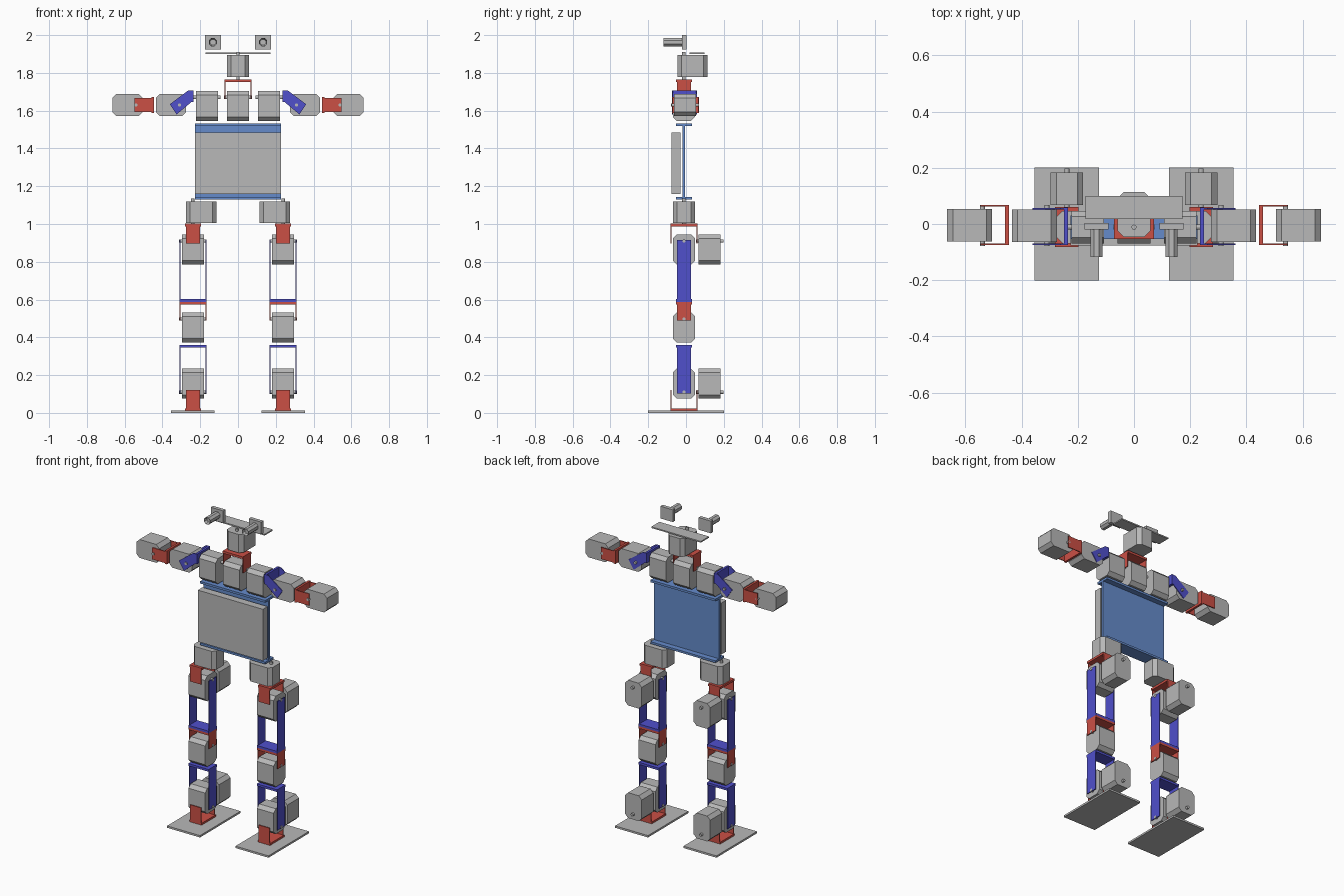
import bpy, bmesh, math
from mathutils import Matrix, Vector

if "Cube" in bpy.data.objects:
    bpy.data.objects.remove(bpy.data.objects["Cube"])


def material(name, rgb):
    m = bpy.data.materials.new(name)
    m.diffuse_color = (*rgb, 1)
    m.use_nodes = True
    m.node_tree.nodes["Principled BSDF"].inputs["Base Color"].default_value = m.diffuse_color
    return m


GREY = material("grey", (0.48, 0.48, 0.48))
RED = material("red", (0.60, 0.08, 0.06))
BLUE = material("blue", (0.08, 0.08, 0.60))
STEEL = material("steel_blue", (0.13, 0.26, 0.60))
X, Y, Z = Vector((1, 0, 0)), Vector((0, 1, 0)), Vector((0, 0, 1))
YC = -0.011      # depth of the limb centre line
LEG = 0.239      # sideways position of the legs


def finish(bm, name, mat, matrix=Matrix()):
    bm.transform(matrix)
    bmesh.ops.recalc_face_normals(bm, faces=bm.faces)
    me = bpy.data.meshes.new(name)
    bm.to_mesh(me)
    bm.free()
    me.materials.append(mat)
    ob = bpy.data.objects.new(name, me)
    bpy.context.collection.objects.link(ob)
    return ob


def add_box(bm, x0, x1, y0, y1, z0, z1):
    m = Matrix.Translation(((x0 + x1) / 2, (y0 + y1) / 2, (z0 + z1) / 2))
    m = m @ Matrix.Diagonal((x1 - x0, y1 - y0, z1 - z0, 1))
    bmesh.ops.create_cube(bm, size=1, matrix=m)


def box(name, mat, *b):
    bm = bmesh.new()
    add_box(bm, *b)
    return finish(bm, name, mat)


def add_prism(bm, pts, offset):
    """Extrude a flat outline along an offset."""
    f = bm.faces.new([bm.verts.new(p) for p in pts])
    r = bmesh.ops.extrude_face_region(bm, geom=[f])
    vs = [v for v in r["geom"] if isinstance(v, bmesh.types.BMVert)]
    bmesh.ops.translate(bm, verts=vs, vec=offset)


def frame(pos, axis, up):
    """Local x is the shaft axis, local z points to the near end."""
    m = Matrix((axis, up.cross(axis), up)).transposed().to_4x4()
    return Matrix.Translation(pos) @ m


def servo(name, pos, axis, up):
    """Chamfered motor case with its shaft at pos; up is the shaft end."""
    bm = bmesh.new()
    w, top, bot, c = 0.058, 0.035, -0.125, 0.021
    half = [(w, bot + c), (w, top - c), (w - c, top)]
    half2 = [(-w + c, top), (-w, top - c), (-w, bot + c)]
    outline = half + half2 + [(-w + c, bot), (w - c, bot)]
    add_prism(bm, [(-w, y, z) for y, z in outline], (2 * w, 0, 0))
    bmesh.ops.create_cone(bm, cap_ends=True, segments=12, radius1=0.009, radius2=0.009,
                          depth=0.146, matrix=Matrix.Rotation(math.pi / 2, 4, 'Y'))
    return finish(bm, name, GREY, frame(pos, axis, up))


def bracket(name, mat, pos, axis, up, h, tail=0.014):
    """U bracket around a shaft at pos; its base lies h away along up."""
    bm = bmesh.new()
    add_box(bm, -0.071, 0.071, -0.042, 0.042, h - 0.014, h)
    for s in (-1, 1):
        add_box(bm, s * 0.066, s * 0.071, -0.037, 0.037, -tail, h - 0.014)
    return finish(bm, name, mat, frame(pos, axis, up))


for s, side in ((-1, "right"), (1, "left")):
    x = s * LEG
    # foot and ankle
    box(side + "_foot", GREY, x - 0.115, x + 0.115, -0.202, 0.202, 0, 0.012)
    bracket(side + "_foot_bracket", RED, (x, YC, 0.106), Y, -Z, 0.096)
    servo(side + "_ankle_roll_motor", (x, 0.125, 0.11), Y, -Z)
    servo(side + "_ankle_pitch_motor", (x, YC, 0.11), X, -Z)
    # shin, knee and thigh
    bracket(side + "_shin", BLUE, (x, YC, 0.112), X, Z, 0.248, 0.01)
    servo(side + "_knee_motor", (x, YC, 0.497), X, Z)
    bracket(side + "_knee_bracket", RED, (x, YC, 0.502), X, Z, 0.086)
    bracket(side + "_thigh", BLUE, (x, YC, 0.905), X, -Z, 0.317, 0.01)
    # hip
    servo(side + "_hip_pitch_motor", (x, YC, 0.91), X, Z)
    servo(side + "_hip_roll_motor", (x, 0.125, 0.91), Y, Z)
    bracket(side + "_hip_bracket", RED, (x, YC, 0.912), Y, Z, 0.09)
    servo(side + "_hip_yaw_motor", (s * 0.24, YC, 1.062), Z, X * s)
    # shoulder
    servo(side + "_shoulder_motor", (s * 0.165, YC, 1.67), X, Z)
    bm = bmesh.new()
    arm = [(0.361, 1.634), (0.262, 1.708), (0.235, 1.708), (0.235, 1.655), (0.325, 1.58)]
    for y in (-0.071, 0.055):
        add_prism(bm, [(s * px, y + YC + 0.008, pz) for px, pz in arm], (0, 0.005, 0))
    a, b = sorted((s * 0.235, s * 0.249))
    add_box(bm, a, b, -0.072, 0.058, 1.645, 1.708)
    finish(bm, side + "_shoulder_bracket", BLUE)
    # elbow and hand
    servo(side + "_elbow_motor", (s * 0.31, YC + 0.005, 1.63), Y, -X * s)
    bracket(side + "_forearm_bracket", RED, (s * 0.533, YC + 0.008, 1.63), Y, -X * s, 0.088)
    servo(side + "_hand_motor", (s * 0.54, YC + 0.006, 1.63), Y, -X * s)
    # eye camera: back plate and hollow eight-sided barrel
    cx = s * 0.133
    box(side + "_eye_plate", GREY, cx - 0.043, cx + 0.043, -0.02, 0.003, 1.923, 2.0)
    bm = bmesh.new()
    m = (Matrix.Translation((cx, -0.069, 1.962)) @ Matrix.Rotation(math.pi / 2, 4, 'X')
         @ Matrix.Rotation(math.pi / 8, 4, 'Z'))
    bmesh.ops.create_cone(bm, cap_ends=True, segments=8, radius1=0.0235, radius2=0.0235,
                          depth=0.098, matrix=m)
    front = min(bm.faces, key=lambda f: f.calc_center_median().y)
    bmesh.ops.inset_individual(bm, faces=[front], thickness=0.007, depth=0)
    bmesh.ops.translate(bm, verts=front.verts, vec=(0, 0.02, 0))
    finish(bm, side + "_eye_barrel", GREY)

# torso: I-shaped back panel and chest box
bm = bmesh.new()
add_box(bm, -0.227, 0.227, -0.018, -0.004, 1.14, 1.52)
add_box(bm, -0.227, 0.227, -0.053, 0.031, 1.13, 1.143)
add_box(bm, -0.227, 0.227, -0.053, 0.031, 1.518, 1.532)
finish(bm, "torso_panel", STEEL)
box("chest_box", GREY, -0.227, 0.227, -0.076, -0.029, 1.16, 1.485)

# neck and head
servo("neck_pitch_motor", (0, YC, 1.67), X, Z)
bracket("neck_bracket", RED, (0, YC, 1.675), X, Z, 0.09)
servo("neck_yaw_motor", (0, YC, 1.837), Z, -Y)
box("head_plate", GREY, -0.173, 0.173, 0.018, 0.099, 1.9, 1.908)
